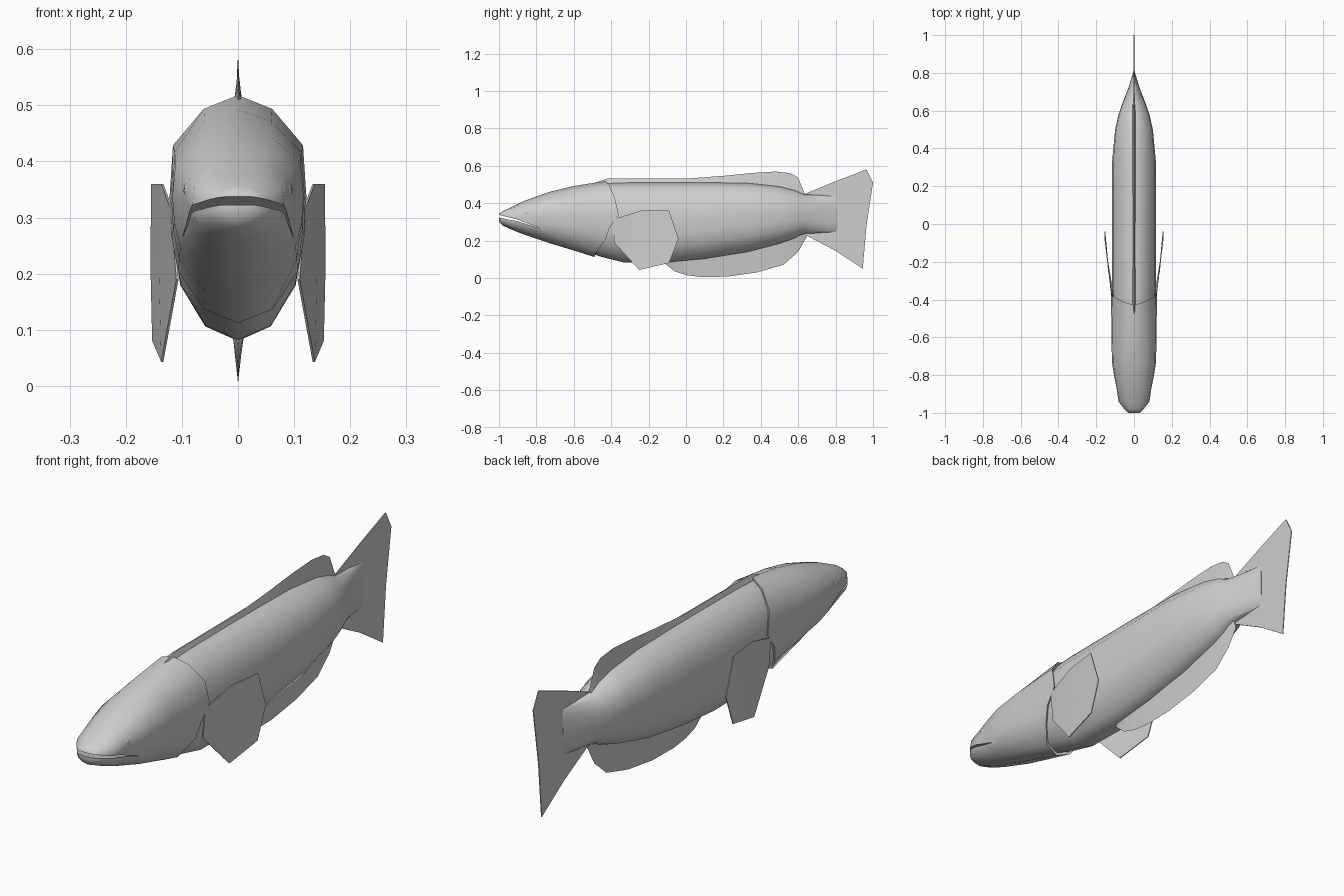
import bpy
import bmesh
import math

cube = bpy.data.objects.get("Cube")
if cube:
    bpy.data.objects.remove(cube, do_unlink=True)

# One grey skin material
GREY = (0.62, 0.62, 0.62, 1.0)
skin = bpy.data.materials.new("grey skin")
skin.use_nodes = True
skin.diffuse_color = GREY
skin.node_tree.nodes["Principled BSDF"].inputs["Base Color"].default_value = GREY


def make(name, verts, faces, angle=50):
    """Mesh object with outward normals and angle-limited smooth shading."""
    bm = bmesh.new()
    vs = [bm.verts.new(v) for v in verts]
    for f in faces:
        bm.faces.new([vs[i] for i in f])
    bmesh.ops.recalc_face_normals(bm, faces=bm.faces)
    me = bpy.data.meshes.new(name)
    bm.to_mesh(me)
    bm.free()
    me.materials.append(skin)
    ob = bpy.data.objects.new(name, me)
    bpy.context.collection.objects.link(ob)
    smooth(ob, angle)
    return ob


def select(ob):
    bpy.ops.object.select_all(action='DESELECT')
    ob.select_set(True)
    bpy.context.view_layer.objects.active = ob


def smooth(ob, angle):
    select(ob)
    bpy.ops.object.shade_smooth_by_angle(angle=math.radians(angle))


# Half cross-section, top to bottom: (width fraction, height fraction)
HALF = [(0, 1), (.5, .94), (.95, .78), (1, .55), (.97, .38), (.88, .23), (.5, .06), (0, 0)]
SECTION = HALF + [(-w, t) for w, t in HALF[-2:0:-1]]


def loft(name, stations, rear_y=None):
    """Skin rings given as (y, bottom, top, half width); rear_y bends the last ring."""
    n = len(SECTION)
    verts, faces = [], []
    for k, (y, low, high, wide) in enumerate(stations):
        for i, (w, t) in enumerate(SECTION):
            bend = rear_y and k == len(stations) - 1
            yy = rear_y[min(i, n - i)] if bend else y
            verts.append((w * wide, yy, low + t * (high - low)))
    for k in range(len(stations) - 1):
        for i in range(n):
            j = (i + 1) % n
            faces.append((k * n + i, k * n + j, (k + 1) * n + j, (k + 1) * n + i))
    # Fan caps at both ends
    for k in (0, len(stations) - 1):
        y, low, high, _ = stations[k]
        verts.append((0, y, (low + high) / 2))
        c = len(verts) - 1
        faces += [(k * n + i, k * n + (i + 1) % n, c) for i in range(n)]
    return make(name, verts, faces, 60)


# Body, tucked under the gill covers and pinched at the tail
loft("body", [
    (-.60, .160, .480, .100), (-.45, .112, .508, .108), (-.33, .082, .512, .116),
    (-.10, .080, .513, .117), (.10, .098, .513, .117), (.33, .135, .510, .116),
    (.50, .180, .492, .100), (.58, .208, .472, .082), (.63, .235, .448, .065),
    (.72, .240, .445, .030), (.81, .245, .445, .003)])

# Head, whose curved rear rim forms the gill covers
head = loft("head", [
    (-1.0, .300, .343, .030), (-.98, .280, .357, .052), (-.94, .262, .376, .082),
    (-.87, .233, .410, .092), (-.80, .210, .436, .106), (-.73, .186, .460, .117),
    (-.60, .147, .492, .119), (-.45, .112, .518, .122)],
    rear_y=[-.43, -.41, -.38, -.36, -.41, -.43, -.48, -.49])


def prism(name, outline, half):
    """Side outline (y, z) pushed out to both sides along x."""
    n = len(outline)
    verts = [(s * half, y, z) for s in (-1, 1) for y, z in outline]
    faces = [tuple(range(n)), tuple(range(2 * n - 1, n - 1, -1))]
    faces += [(i, (i + 1) % n, n + (i + 1) % n, n + i) for i in range(n)]
    return make(name, verts, faces, 30)


# Mouth slit cut into the head
cutter = prism("mouth_cutter", [(-1.05, .350), (-.90, .312), (-.77, .262),
                                (-.90, .303), (-1.05, .332)], .3)
cutter.hide_render = True
cut = head.modifiers.new("mouth", 'BOOLEAN')
cut.operation = 'DIFFERENCE'
cut.solver = 'EXACT'
cut.object = cutter
select(head)
bpy.ops.object.modifier_apply(modifier=cut.name)
bpy.data.objects.remove(cutter, do_unlink=True)
smooth(head, 60)

# Low eye bulges
for side, x in (("left", 1), ("right", -1)):
    bpy.ops.mesh.primitive_uv_sphere_add(segments=12, ring_count=8, radius=1,
                                         location=(x * .085, -.845, .348))
    eye = bpy.context.object
    eye.name = side + "_eye"
    eye.scale = (.012, .024, .019)
    eye.data.materials.append(skin)
    smooth(eye, 60)


def ridge_fin(name, spans, half):
    """Fin with a triangular section: (y, edge z, root z), thick at the root."""
    verts, faces = [], []
    for y, edge, root in spans:
        verts += [(0, y, edge), (-half, y, root), (half, y, root)]
    for k in range(len(spans) - 1):
        a, b = 3 * k, 3 * k + 3
        for i in range(3):
            j = (i + 1) % 3
            faces.append((a + i, a + j, b + j, b + i))
    m = len(verts)
    faces += [(0, 1, 2), (m - 3, m - 2, m - 1)]
    return make(name, verts, faces, 50)


ridge_fin("dorsal_fin", [
    (-.48, .511, .500), (-.42, .531, .505), (0, .531, .505), (.20, .546, .505),
    (.35, .561, .500), (.48, .569, .485), (.56, .560, .465), (.60, .535, .455),
    (.635, .450, .440)], .008)
ridge_fin("belly_fin", [
    (-.11, .075, .100), (-.06, .035, .100), (0, .015, .110), (.08, .005, .115),
    (.22, .007, .130), (.38, .030, .165), (.52, .070, .205), (.60, .140, .225),
    (.645, .220, .240)], .012)

# Tail fin
prism("tail_fin", [(.63, .447), (.80, .517), (.965, .580), (1.0, .510), (.965, .280),
                   (.945, .050), (.80, .145), (.63, .235)], .002)

# Side fins, flaring outward toward the rear: (x, y, z)
FIN = [(.120, -.385, .315), (.137, -.24, .360), (.155, -.09, .360), (.156, -.04, .210),
       (.153, -.09, .080), (.137, -.25, .043), (.110, -.385, .190)]
for side, s in (("left", 1), ("right", -1)):
    outer = [(s * x, y, z) for x, y, z in FIN]
    inner = [(s * (x - .004), y, z) for x, y, z in FIN]
    n = len(FIN)
    hub = [(s * .141, -.2, .21), (s * .137, -.2, .21)]
    faces = [(i, (i + 1) % n, 2 * n) for i in range(n)]
    faces += [(n + i, n + (i + 1) % n, 2 * n + 1) for i in range(n)]
    faces += [(i, (i + 1) % n, n + (i + 1) % n, n + i) for i in range(n)]
    make(side + "_side_fin", outer + inner + hub, faces, 30)
